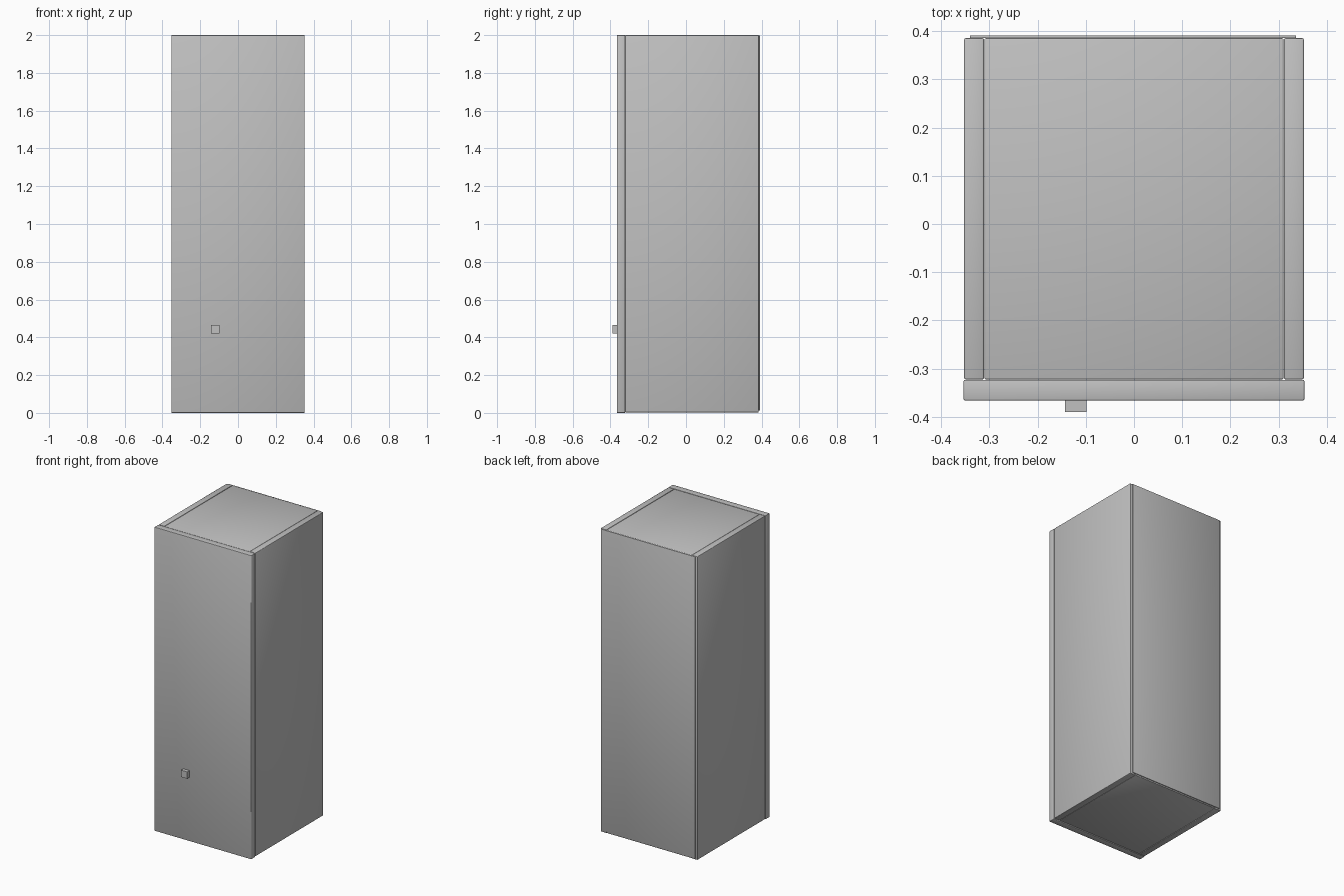
import bpy
import bmesh
from mathutils import Vector

if "Cube" in bpy.data.objects:
    bpy.data.objects.remove(bpy.data.objects["Cube"], do_unlink=True)

# One plain grey finish
grey = bpy.data.materials.new("light grey")
grey.use_nodes = True
COLOUR = (0.53, 0.53, 0.53, 1)
grey.diffuse_color = COLOUR
grey.node_tree.nodes["Principled BSDF"].inputs["Base Color"].default_value = COLOUR


def board(name, low, high, edge=0.0):
    """Box between two corners, with optional softened edges."""
    low, high = Vector(low), Vector(high)
    mesh = bpy.data.meshes.new(name)
    bm = bmesh.new()
    bmesh.ops.create_cube(bm, size=1)
    for v in bm.verts:
        v.co = (low + high) / 2 + v.co * (high - low)
    if edge:
        bmesh.ops.bevel(bm, geom=bm.edges[:], offset=edge, segments=2,
                        profile=0.5, affect='EDGES')
        for f in bm.faces:
            f.smooth = True
    bm.to_mesh(mesh)
    bm.free()
    mesh.materials.append(grey)
    obj = bpy.data.objects.new(name, mesh)
    bpy.context.collection.objects.link(obj)
    return obj


SIDE, INNER = 0.352, 0.311
FRONT, BACK = -0.322, 0.385
EDGE = 0.003

# Carcass: two sides with the top and bottom boards between them
for name, s in (("left_side", 1), ("right_side", -1)):
    xs = sorted((s * INNER, s * SIDE))
    board(name, (xs[0], FRONT, 0.003), (xs[1], BACK, 2), EDGE)
for name, z in (("bottom_board", 0.004), ("top_board", 1.957)):
    board(name, (-INNER + 0.001, FRONT, z), (INNER - 0.001, BACK, z + 0.042), EDGE)

# Thin back panel
board("back_panel", (-0.34, BACK, 0.012), (0.336, 0.391, 1.998), 0.001)

# Door and its small square knob
board("door", (-0.353, -0.366, 0), (0.353, -0.323, 2), EDGE)
board("door_knob", (-0.143, -0.39, 0.42), (-0.098, -0.364, 0.465))
